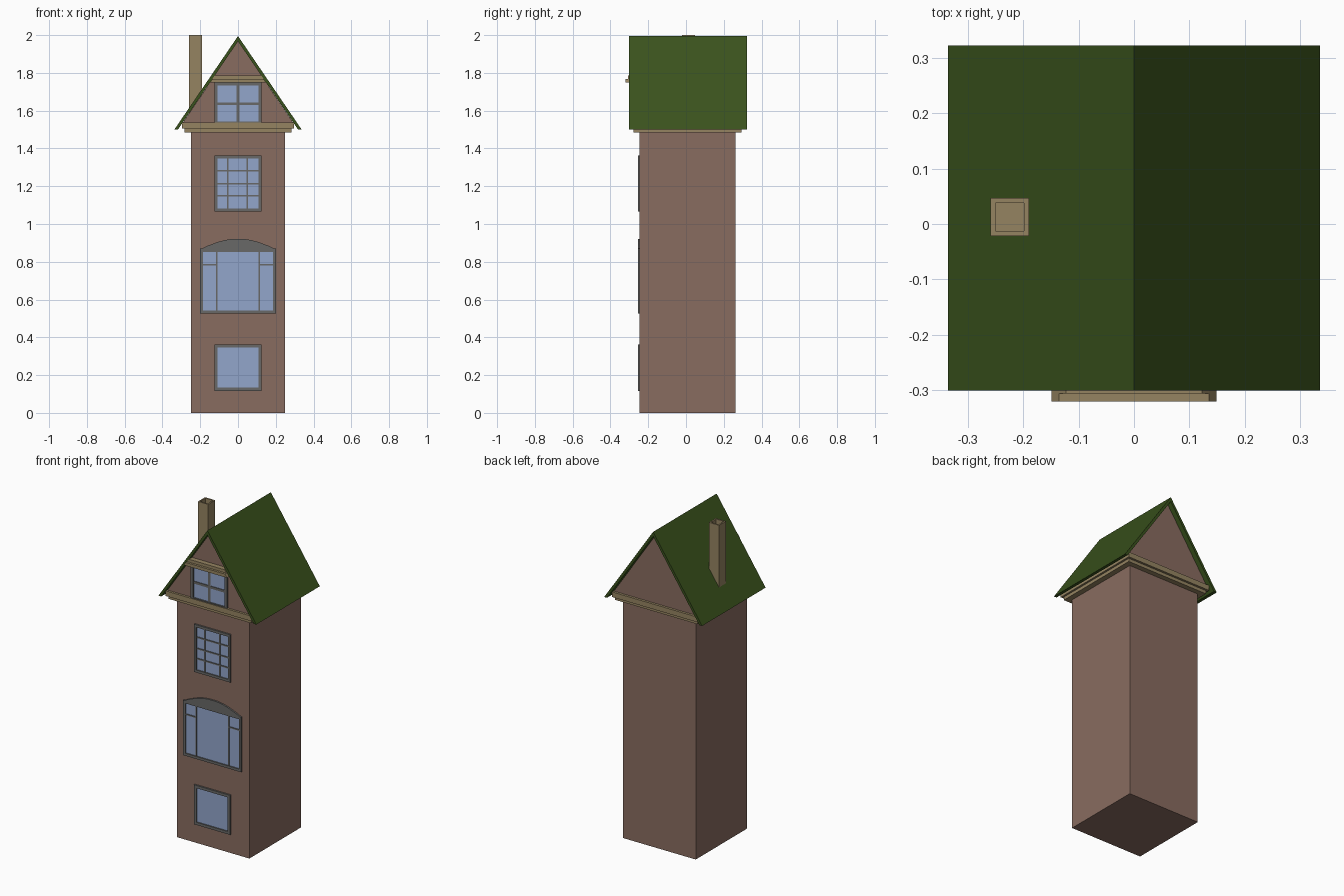
import bpy, bmesh

if "Cube" in bpy.data.objects:
    bpy.data.objects.remove(bpy.data.objects["Cube"])


def material(name, r, g, b):
    m = bpy.data.materials.new(name)
    m.diffuse_color = (r, g, b, 1)
    m.use_nodes = True
    m.node_tree.nodes["Principled BSDF"].inputs["Base Color"].default_value = m.diffuse_color
    return m


BRICK = material("brick", 0.25, 0.15, 0.117)
STONE = material("stone", 0.30, 0.23, 0.12)
ROOF = material("roof_green", 0.042, 0.085, 0.012)
FRAME = material("frame_grey", 0.14, 0.14, 0.135)
GLASS = material("glass_blue", 0.29, 0.38, 0.60)


def prism(bm, pts, y0, y1):
    """Extrude an x-z outline from y0 to y1."""
    a = [bm.verts.new((x, y0, z)) for x, z in pts]
    b = [bm.verts.new((x, y1, z)) for x, z in pts]
    bm.faces.new(a)
    bm.faces.new(b[::-1])
    n = len(pts)
    for i in range(n):
        j = (i + 1) % n
        bm.faces.new((a[j], a[i], b[i], b[j]))


def rect(x0, x1, z0, z1):
    return [(x0, z0), (x1, z0), (x1, z1), (x0, z1)]


def make(name, mat, parts):
    """One object from a list of (outline, y0, y1) prisms."""
    bm = bmesh.new()
    for pts, y0, y1 in parts:
        prism(bm, pts, y0, y1)
    bmesh.ops.recalc_face_normals(bm, faces=bm.faces[:])
    me = bpy.data.meshes.new(name)
    bm.to_mesh(me)
    bm.free()
    me.materials.append(mat)
    ob = bpy.data.objects.new(name, me)
    bpy.context.collection.objects.link(ob)
    return ob


def window(name, wall, w, z0, z1, t=0.017, vbars=(), hbars=(), bar=0.008, head=None):
    """Framed window; vbars: x centres, hbars: (z, x0, x1), head: outline on top."""
    f, g, b = wall - 0.010, wall - 0.003, wall - 0.007
    parts = [(rect(s * w - (t if s > 0 else 0), s * w + (t if s < 0 else 0), z0, z1), f, wall)
             for s in (-1, 1)]
    parts.append((rect(-w + t, w - t, z0, z0 + t), f, wall))
    parts.append((rect(-w + t, w - t, z1 - t, z1), f, wall))
    parts += [(rect(x - bar / 2, x + bar / 2, z0 + t, z1 - t), b, wall) for x in vbars]
    parts += [(rect(x0, x1, z - bar / 2, z + bar / 2), b, wall) for z, x0, x1 in hbars]
    if head:
        parts.append((head, f, wall))
    make(name + "_frame", FRAME, parts)
    make(name + "_glass", GLASS, [(rect(-w + t, w - t, z0 + t, z1 - t), g, wall)])


WALL, GABLE = -0.245, -0.276

# tower body and jettied gable block
make("tower_body", BRICK, [(rect(-0.25, 0.25, 0, 1.49), WALL, 0.261)])
make("gable_wall", BRICK, [([(-0.296, 1.53), (0.296, 1.53), (0, 1.968)], GABLE, 0.292)])

# stepped cornice under the roof
make("cornice_lower", STONE, [(rect(-0.284, 0.284, 1.485, 1.508), -0.277, 0.293)])
make("cornice_upper", STONE, [(rect(-0.296, 0.296, 1.505, 1.537), -0.290, 0.307)])

# roof slabs as one chevron
make("roof", ROOF, [([(0, 1.995), (-0.337, 1.5), (-0.318, 1.5), (0, 1.967),
                      (0.318, 1.5), (0.337, 1.5)], -0.301, 0.323)])

# ledge above the gable window
make("gable_ledge", STONE, [
    ([(-0.149, 1.748), (0.149, 1.748), (0.136, 1.768), (-0.136, 1.768)], -0.321, GABLE),
    ([(-0.136, 1.768), (0.136, 1.768), (0.123, 1.786), (-0.123, 1.786)], -0.307, GABLE)])

# windows, bottom to top
window("ground_window", WALL, 0.125, 0.117, 0.363)
arch = [(-0.2, 0.865), (0.2, 0.865), (0.16, 0.885), (0.11, 0.904), (0.07, 0.915), (0.03, 0.921),
        (-0.03, 0.921), (-0.07, 0.915), (-0.11, 0.904), (-0.16, 0.885)]
window("arched_window", WALL, 0.2, 0.527, 0.869, 0.016, vbars=(-0.112, 0.112),
       hbars=[(0.783, -0.185, -0.112), (0.783, 0.112, 0.185)], head=arch)
window("lattice_window", WALL, 0.125, 1.065, 1.362, 0.016, vbars=(-0.053, 0.05),
       hbars=[(z, -0.11, 0.11) for z in (1.15, 1.213, 1.283)])
window("gable_window", GABLE, 0.125, 1.527, 1.75, 0.016, vbars=(0,),
       hbars=[(1.637, -0.11, 0.11)], bar=0.015)

# hollow chimney: four walls around a recessed core
X0, X1, Y0, Y1, T = -0.26, -0.19, -0.022, 0.047, 0.009
bm = bmesh.new()
v = [[bm.verts.new((x, y, z)) for x, y in ((X0 + i, Y0 + i), (X1 - i, Y0 + i), (X1 - i, Y1 - i), (X0 + i, Y1 - i))]
     for i, z in ((0, 1.585), (0, 2.0), (T, 2.0), (T, 1.96))]
for lo, hi in zip(v, v[1:]):
    for k in range(4):
        bm.faces.new((lo[k], lo[(k + 1) % 4], hi[(k + 1) % 4], hi[k]))
bm.faces.new(v[0][::-1])
bm.faces.new(v[3])
bmesh.ops.recalc_face_normals(bm, faces=bm.faces[:])
me = bpy.data.meshes.new("chimney")
bm.to_mesh(me)
bm.free()
me.materials.append(STONE)
bpy.context.collection.objects.link(bpy.data.objects.new("chimney", me))
